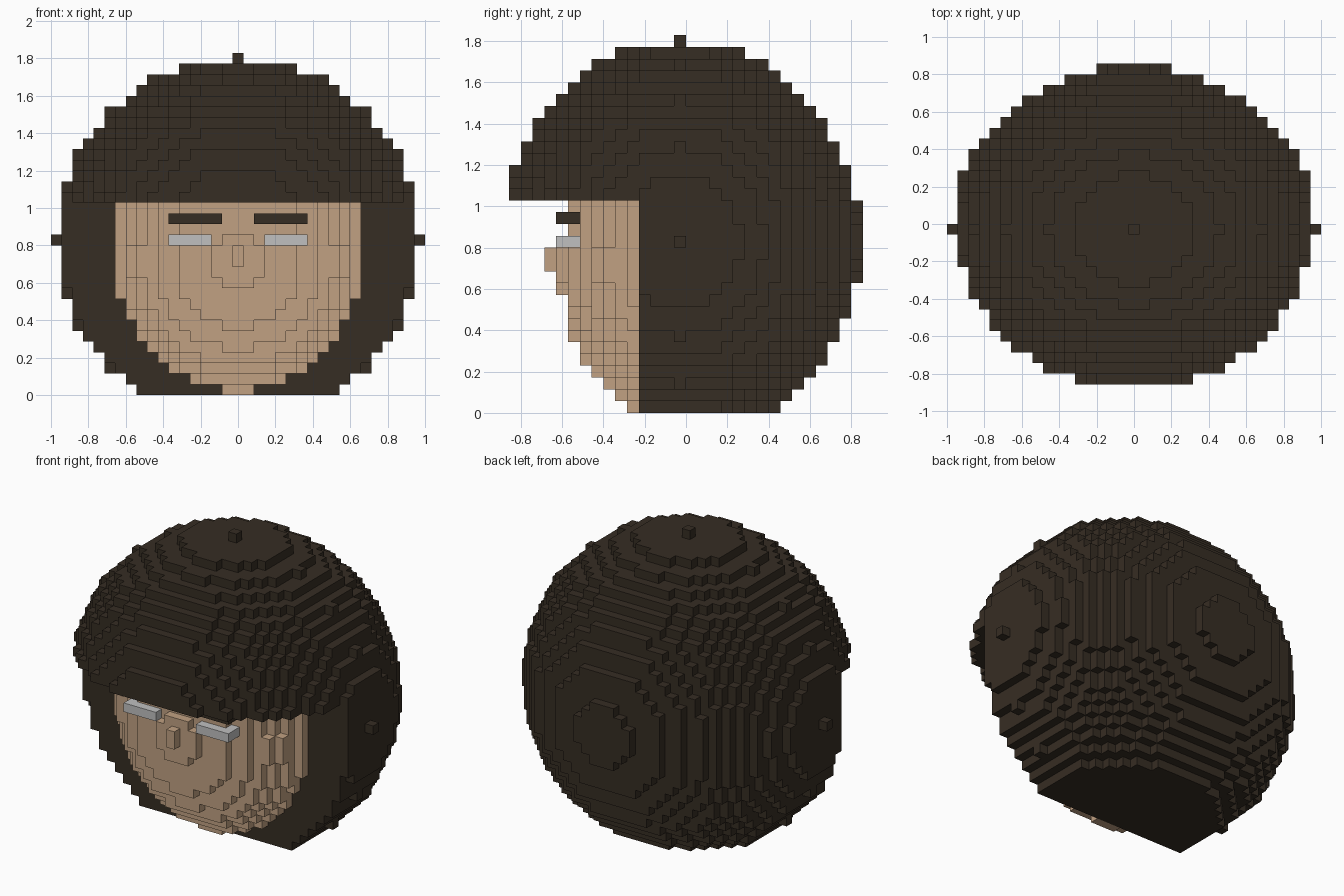
import bpy
import bmesh
from itertools import product

if "Cube" in bpy.data.objects:
    bpy.data.objects.remove(bpy.data.objects["Cube"], do_unlink=True)

S = 2 / 35  # block size: the head is 35 blocks wide


def material(name, rgb):
    lin = [((c / 255 + 0.055) / 1.055) ** 2.4 for c in rgb] + [1.0]
    mat = bpy.data.materials.new(name)
    mat.use_nodes = True
    mat.diffuse_color = lin
    bsdf = mat.node_tree.nodes["Principled BSDF"]
    bsdf.inputs["Base Color"].default_value = lin
    bsdf.inputs["Roughness"].default_value = 0.9
    return mat


HAIR = material("dark brown hair", (54, 45, 35))
SKIN = material("tan skin", (193, 161, 130))
EYE = material("light grey eye", (192, 192, 192))


def box(xs, ys, zs):
    """Blocks in inclusive index ranges."""
    return set(product(*(range(a, b + 1) for a, b in (xs, ys, zs))))


def in_hair(i, j, k):
    # Ellipsoid cut open below the fringe
    inside = (i / 17) ** 2 + ((j + 1) / 15.3) ** 2 + ((k - 14) / 17) ** 2 <= 1.000001
    return inside and (k >= 18 or j >= -4)


def in_face(i, j, k):
    # Ellipsoid whose forehead runs straight up into the fringe
    dz = min(k - 12, 3)
    return j <= -5 and k < 18 and i * i / 156 + (j + 1) ** 2 / 104 + dz * dz / 175 <= 1


grid = box((-17, 17), (-18, 16), (0, 31))
parts = {}
for side, sx in (("left", 1), ("right", -1)):
    parts["eye_" + side] = (box(sorted((3 * sx, 6 * sx)), (-11, -10), (14, 14)), EYE)
    parts["eyebrow_" + side] = (box(sorted((2 * sx, 6 * sx)), (-11, -10), (16, 16)), HAIR)
features = set().union(*(cells for cells, _ in parts.values()))

parts["hair"] = ({c for c in grid if in_hair(*c)}, HAIR)
parts["face"] = ({c for c in grid if in_face(*c)} - features, SKIN)
parts["nose"] = (box((0, 0), (-12, -12), (12, 13)), SKIN)
solid = set().union(*(cells for cells, _ in parts.values()))


def build(name, cells, mat):
    """Make the outer skin of a group of blocks."""
    bm = bmesh.new()
    verts = {}

    def corner(p):
        if p not in verts:
            verts[p] = bm.verts.new(((p[0] - 0.5) * S, p[1] * S, p[2] * S))
        return verts[p]

    for cell in cells:
        for axis, step in product(range(3), (0, 1)):
            near = list(cell)
            near[axis] += 2 * step - 1
            if tuple(near) in solid:
                continue
            u, v = (axis + 1) % 3, (axis + 2) % 3
            ring = []
            for du, dv in ((0, 0), (1, 0), (1, 1), (0, 1)):
                p = list(cell)
                p[axis] += step
                p[u] += du
                p[v] += dv
                ring.append(corner(tuple(p)))
            bm.faces.new(ring if step else ring[::-1])

    mesh = bpy.data.meshes.new(name)
    bm.to_mesh(mesh)
    bm.free()
    mesh.materials.append(mat)
    bpy.context.collection.objects.link(bpy.data.objects.new(name, mesh))


for part, (blocks, mat) in parts.items():
    build(part, blocks, mat)
